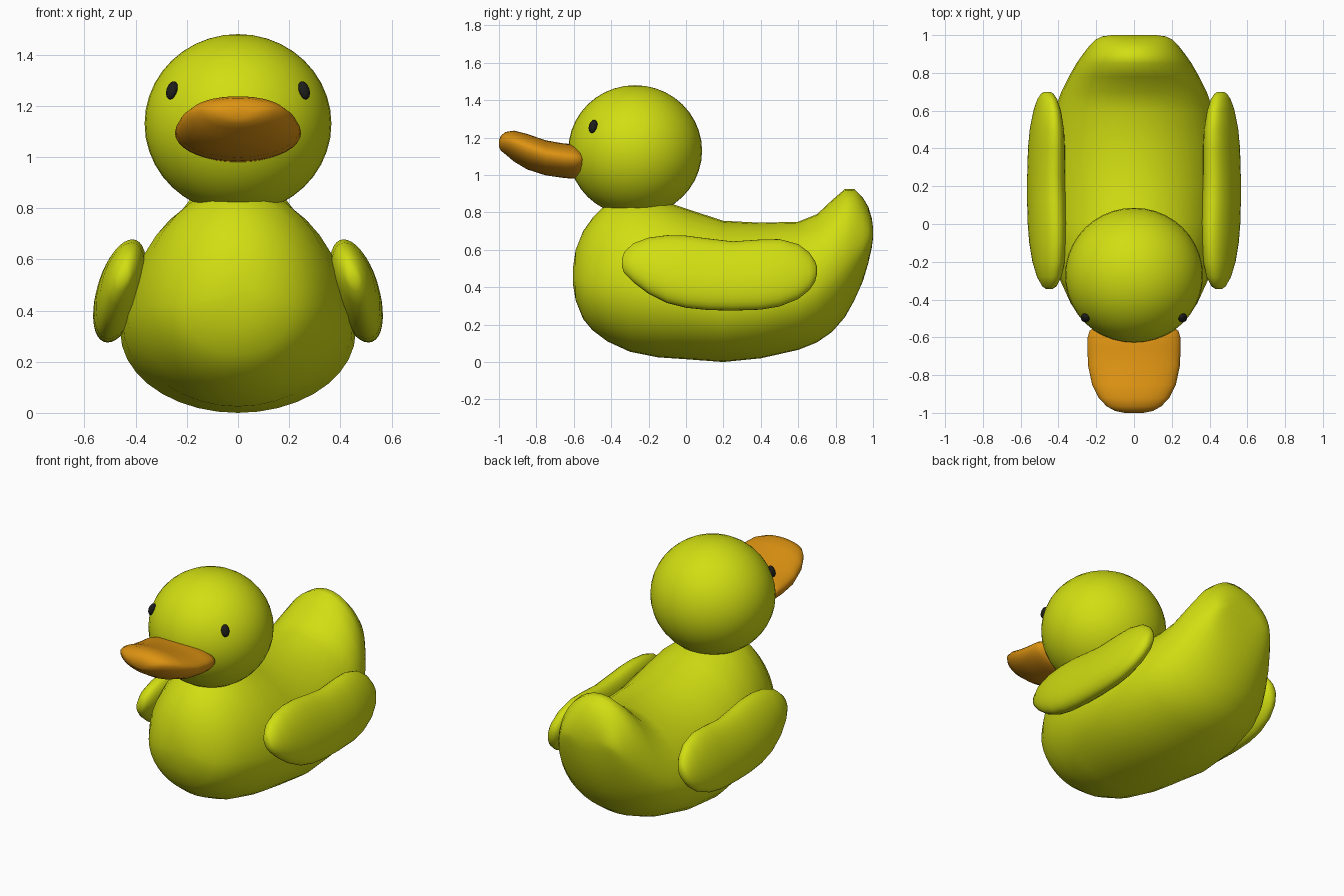
import bpy, bmesh, math
from mathutils import Vector


def material(name, color):
    m = bpy.data.materials.new(name)
    m.diffuse_color = (*color, 1)
    return m


YELLOW = material("yellow", (0.64, 0.73, 0.006))
ORANGE = material("orange", (0.72, 0.29, 0.006))
BLACK = material("black", (0.012, 0.012, 0.01))


def finish(name, bm, mat):
    bmesh.ops.recalc_face_normals(bm, faces=bm.faces)
    mesh = bpy.data.meshes.new(name)
    bm.to_mesh(mesh)
    bm.free()
    mesh.materials.append(mat)
    mesh.shade_smooth()
    obj = bpy.data.objects.new(name, mesh)
    bpy.context.collection.objects.link(obj)
    return obj


def loft(name, slices, mat, mid=0.5, x0=0.0, lean=0.0, lean_z=0.0, pear=0.0, n=36):
    """Skin oval slices (y, bottom, top, half width); mid = height share of the widest point."""
    bm = bmesh.new()
    rings = []
    for y, lo, hi, w in slices:
        zc = lo + (hi - lo) * mid
        ring = []
        for i in range(n):
            a = 2 * math.pi * i / n
            s = math.sin(a)
            z = zc + s * ((hi - zc) if s > 0 else (zc - lo))
            x = x0 + w * math.cos(a) * (1 - pear * max(0, s)) + lean * (z - lean_z)
            ring.append(bm.verts.new((x, y, z)))
        rings.append(ring)
    for a, b in zip(rings, rings[1:]):
        for i in range(n):
            j = (i + 1) % n
            bm.faces.new((a[i], a[j], b[j], b[i]))
    bm.faces.new(rings[0])
    bm.faces.new(rings[-1])
    return finish(name, bm, mat)


def ball(name, center, size, mat, normal=None, segs=40):
    bm = bmesh.new()
    bmesh.ops.create_uvsphere(bm, u_segments=segs, v_segments=segs // 2, radius=1)
    obj = finish(name, bm, mat)
    obj.location, obj.scale = center, size
    if normal:
        obj.rotation_mode = 'QUATERNION'
        obj.rotation_quaternion = Vector(normal).to_track_quat('Z', 'Y')
    return obj


# body with neck and upturned tail
loft("body", [
    (-0.605, 0.42, 0.50, 0.06), (-0.59, 0.33, 0.60, 0.14), (-0.55, 0.23, 0.70, 0.22),
    (-0.50, 0.17, 0.77, 0.28), (-0.42, 0.11, 0.85, 0.335), (-0.30, 0.055, 0.885, 0.39),
    (-0.15, 0.025, 0.87, 0.43), (0.0, 0.015, 0.82, 0.45), (0.20, 0.0, 0.755, 0.46),
    (0.40, 0.02, 0.745, 0.455), (0.60, 0.065, 0.75, 0.42), (0.70, 0.105, 0.79, 0.385),
    (0.78, 0.16, 0.865, 0.345), (0.85, 0.24, 0.925, 0.305), (0.90, 0.33, 0.925, 0.27),
    (0.945, 0.43, 0.88, 0.235), (0.975, 0.53, 0.83, 0.205), (0.993, 0.61, 0.77, 0.17),
    (1.0, 0.66, 0.72, 0.12),
], YELLOW, mid=0.42, pear=0.05)

# head
ball("head", (0, -0.272, 1.13), (0.365, 0.358, 0.35), YELLOW)

# bill
loft("bill", [
    (-1.0, 1.15, 1.185, 0.05), (-0.99, 1.13, 1.21, 0.10), (-0.965, 1.11, 1.23, 0.145),
    (-0.92, 1.072, 1.237, 0.187), (-0.85, 1.03, 1.22, 0.222), (-0.75, 0.998, 1.185, 0.243),
    (-0.65, 0.984, 1.168, 0.247), (-0.60, 0.98, 1.165, 0.245), (-0.565, 0.99, 1.15, 0.235),
    (-0.55, 1.03, 1.12, 0.21),
], ORANGE, mid=0.6)

# wings, leaning inward at the top, and eyes
WING = [
    (-0.343, 0.51, 0.55, 0.018), (-0.33, 0.475, 0.59, 0.035), (-0.28, 0.425, 0.635, 0.06),
    (-0.20, 0.365, 0.665, 0.078), (-0.10, 0.315, 0.678, 0.088), (0.0, 0.29, 0.676, 0.092),
    (0.12, 0.278, 0.66, 0.092), (0.25, 0.275, 0.645, 0.09), (0.40, 0.28, 0.655, 0.087),
    (0.50, 0.297, 0.657, 0.08), (0.60, 0.337, 0.63, 0.064), (0.66, 0.385, 0.585, 0.047),
    (0.69, 0.43, 0.54, 0.03), (0.70, 0.47, 0.51, 0.015),
]
for side, s in (("right", 1), ("left", -1)):
    loft(side + "_wing", WING, YELLOW, x0=s * 0.463, lean=-s * 0.24, lean_z=0.47)
    ball(side + "_eye", (s * 0.258, -0.497, 1.26), (0.024, 0.037, 0.02), BLACK,
         (s * 0.26, -0.23, 0.13), segs=20)
